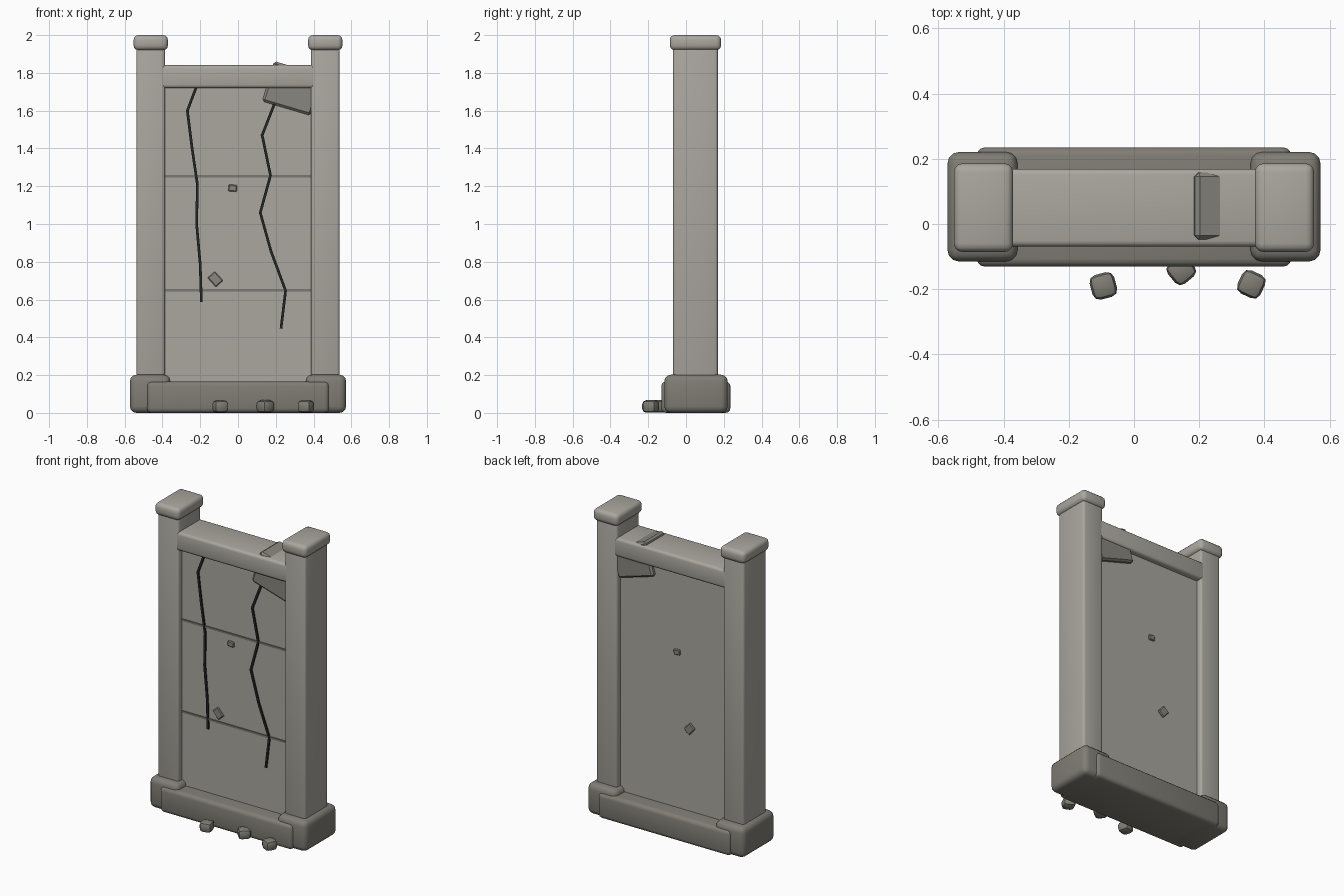
import bpy
import math
from mathutils import Vector

cube = bpy.data.objects.get("Cube")
if cube:
    bpy.data.objects.remove(cube, do_unlink=True)


def material(name, r, g, b):
    mat = bpy.data.materials.new(name)
    mat.use_nodes = True
    mat.diffuse_color = (r, g, b, 1)
    bsdf = mat.node_tree.nodes["Principled BSDF"]
    bsdf.inputs["Base Color"].default_value = (r, g, b, 1)
    bsdf.inputs["Roughness"].default_value = 0.9
    return mat


LIGHT = material("light_stone", 0.40, 0.385, 0.34)
DARK = material("dark_stone", 0.215, 0.205, 0.175)
CHIP = material("chipped_stone", 0.25, 0.24, 0.21)
JOINT = material("joint_grey", 0.19, 0.185, 0.17)
BLACK = material("crack_black", 0.018, 0.019, 0.02)

MID = 0.05  # depth centre of the upright structure


def block(name, mat, centre, size, bevel=0.0, segments=3, rot=(0, 0, 0)):
    """Box with rounded edges."""
    bpy.ops.mesh.primitive_cube_add(size=1, location=centre, rotation=rot)
    ob = bpy.context.object
    ob.name = name
    ob.scale = size
    bpy.ops.object.transform_apply(location=False, rotation=False, scale=True)
    ob.data.materials.append(mat)
    if bevel:
        mod = ob.modifiers.new("Rounded edges", "BEVEL")
        mod.width = bevel
        mod.segments = segments
        mod.limit_method = "NONE"
        bpy.ops.object.modifier_apply(modifier=mod.name)
        if segments > 1:
            bpy.ops.object.shade_smooth_by_angle(angle=math.radians(40))
    return ob


# Base slab and the two sides: foot, post and cap
block("base_slab", DARK, (0, 0.052, 0.083), (0.965, 0.366, 0.166), 0.025)
for side, s in (("left", 1), ("right", -1)):
    block(side + "_foot", DARK, (s * 0.465, 0.053, 0.101), (0.215, 0.336, 0.202), 0.035)
    block(side + "_post", LIGHT, (s * 0.462, MID, 1.05), (0.152, 0.237, 1.78), 0.015)
    block(side + "_cap", LIGHT, (s * 0.462, MID, 1.96), (0.182, 0.272, 0.08), 0.026)

# Lintel and recessed panel
block("lintel", LIGHT, (0, MID, 1.78), (0.82, 0.239, 0.122), 0.018)
block("panel", LIGHT, (0, MID, 0.94), (0.80, 0.16, 1.64))
FRONT = MID - 0.08

# Horizontal joints across the panel
for name, z in (("upper_joint", 1.254), ("lower_joint", 0.65)):
    block(name, JOINT, (0, FRONT, z), (0.785, 0.012, 0.013))


def crack(name, points):
    """Chain of thin dark strips lying on the panel front."""
    for i, (a, b) in enumerate(zip(points, points[1:])):
        d = Vector((b[0] - a[0], 0, b[1] - a[1]))
        centre = ((a[0] + b[0]) / 2, FRONT, (a[1] + b[1]) / 2)
        block(f"{name}_{i + 1}", BLACK, centre, (0.014, 0.018, d.length + 0.008),
              rot=(0, math.atan2(d.x, d.z), 0))


crack("right_crack", [(-0.215, 1.74), (-0.268, 1.60), (-0.243, 1.40), (-0.215, 1.21),
                      (-0.219, 1.00), (-0.2, 0.785), (-0.194, 0.59)])
crack("left_crack", [(0.21, 1.68), (0.128, 1.47), (0.172, 1.257), (0.118, 1.06),
                     (0.175, 0.855), (0.252, 0.647), (0.228, 0.45)])

# Broken corner block and small chips that show on both faces
block("broken_corner", CHIP, (0.288, 0.055, 1.718), (0.268, 0.205, 0.222), 0.012, 1,
      (0, math.radians(16.5), 0))
block("upper_chip", CHIP, (-0.028, MID, 1.19), (0.046, 0.18, 0.036), 0.005, 1,
      (0, math.radians(5), 0))
block("lower_chip", CHIP, (-0.12, MID, 0.708), (0.052, 0.18, 0.066), 0.005, 1,
      (0, math.radians(-42), 0))

# Loose pebbles in front of the base
for i, (x, y, turn) in enumerate(((-0.094, -0.19, 15), (0.145, -0.142, 40), (0.36, -0.185, 65))):
    block(f"pebble_{i + 1}", DARK, (x, y, 0.034), (0.078, 0.078, 0.066), 0.022, 2,
          (0, 0, math.radians(turn)))
